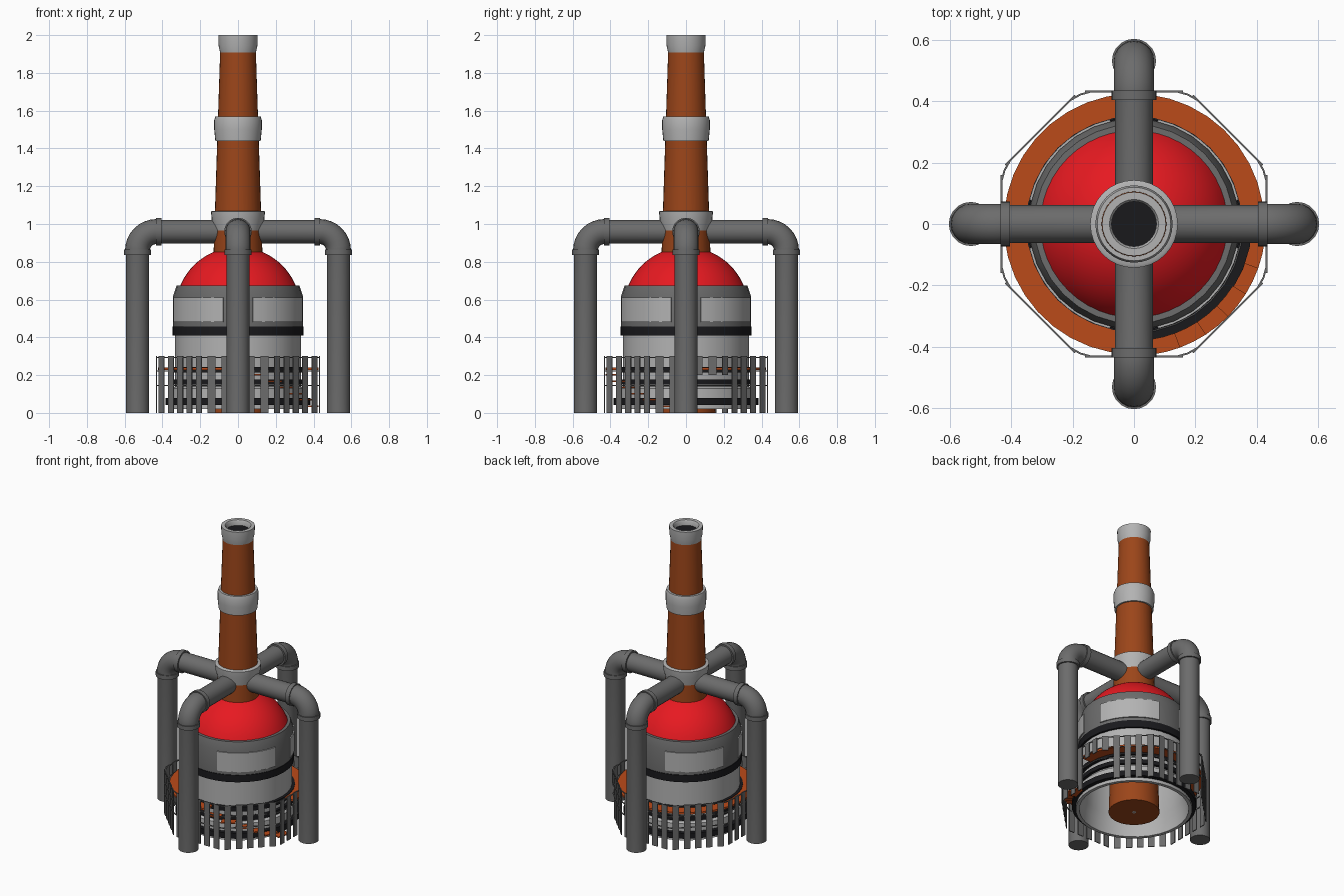
import bpy, bmesh
from math import sin, cos, pi, radians, tau
from mathutils import Matrix, Vector

if "Cube" in bpy.data.objects:
    bpy.data.objects.remove(bpy.data.objects["Cube"])


def material(name, r, g, b):
    m = bpy.data.materials.new(name)
    m.diffuse_color = (r, g, b, 1)
    m.use_nodes = True
    m.node_tree.nodes["Principled BSDF"].inputs["Base Color"].default_value = m.diffuse_color
    return m


RED = material("red", 0.8, 0.01, 0.015)
RUST = material("rust", 0.33, 0.06, 0.01)
ORANGE = material("orange", 0.5, 0.07, 0.01)
BLACK = material("black", 0.01, 0.01, 0.012)
DARK = material("dark_grey", 0.15, 0.15, 0.15)
LIGHT = material("light_grey", 0.45, 0.45, 0.45)


def finish(name, bm, mat, smooth=True):
    bmesh.ops.recalc_face_normals(bm, faces=bm.faces)
    me = bpy.data.meshes.new(name)
    bm.to_mesh(me)
    bm.free()
    me.materials.append(mat)
    ob = bpy.data.objects.new(name, me)
    bpy.context.collection.objects.link(ob)
    if smooth:
        bpy.ops.object.select_all(action='DESELECT')
        ob.select_set(True)
        bpy.context.view_layer.objects.active = ob
        bpy.ops.object.shade_smooth_by_angle(angle=radians(35))
    return ob


def lathe(name, profile, mat, a0=0, a1=360, n=32, closed=True):
    """Turn an (r, z) profile about the z axis between two angles."""
    bm = bmesh.new()
    full = a1 - a0 >= 360
    rings = []
    for i in range(n if full else n + 1):
        a = radians(a0 + (a1 - a0) * i / n)
        rings.append([bm.verts.new((r * cos(a), r * sin(a), z)) for r, z in profile])
    k = len(profile)
    for i in range(n):
        p, q = rings[i], rings[(i + 1) % len(rings)]
        for j in range(k if closed else k - 1):
            jn = (j + 1) % k
            bm.faces.new((p[j], q[j], q[jn], p[jn]))
    if closed and not full:
        bm.faces.new(rings[0])
        bm.faces.new(rings[-1])
    bmesh.ops.remove_doubles(bm, verts=bm.verts, dist=1e-5)
    return finish(name, bm, mat)


def band(name, r0, r1, z0, z1, mat, a0=0, a1=360, n=32):
    return lathe(name, [(r0, z0), (r1, z0), (r1, z1), (r0, z1)], mat, a0, a1, n)


def tube(name, path, mat, angle, sides=20):
    """Sweep a circle along (x, z, radius) points, turned about z."""
    bm = bmesh.new()
    rings = []
    for i, (x, z, r) in enumerate(path):
        a, b = path[max(i - 1, 0)], path[min(i + 1, len(path) - 1)]
        t = Vector((b[0] - a[0], 0, b[1] - a[1])).normalized()
        side, up = Vector((0, 1, 0)), t.cross(Vector((0, 1, 0)))
        c = Vector((x, 0, z))
        rings.append([bm.verts.new(c + r * (cos(tau * s / sides) * side + sin(tau * s / sides) * up))
                      for s in range(sides)])
    for p, q in zip(rings, rings[1:]):
        for s in range(sides):
            bm.faces.new((p[s], p[s - 1], q[s - 1], q[s]))
    bm.faces.new(rings[0])
    bm.faces.new(rings[-1])
    bmesh.ops.rotate(bm, verts=bm.verts, matrix=Matrix.Rotation(angle, 3, 'Z'))
    return finish(name, bm, mat)


# Chimney stack running right down through the hollow body
lathe("chimney", [(0, 0), (0.157, 0), (0.094, 1.93), (0, 1.93)], RUST, closed=False)
lathe("chimney_rim", [(0.08, 1.90), (0.094, 1.905), (0.103, 1.945), (0.104, 2.0),
                      (0.08, 2.0), (0.073, 1.99), (0.073, 1.93)], LIGHT)
lathe("chimney_mouth", [(0, 1.965), (0.074, 1.965)], BLACK, closed=False)
lathe("chimney_middle_band", [(0.10, 1.44), (0.120, 1.44), (0.126, 1.50), (0.126, 1.55),
                              (0.120, 1.57), (0.10, 1.57)], LIGHT)
lathe("chimney_collar", [(0.11, 0.935), (0.122, 0.94), (0.126, 0.97), (0.139, 1.02),
                         (0.143, 1.065), (0.135, 1.07), (0.11, 1.07)], LIGHT)
band("chimney_base_stub", 0.004, 0.014, -0.0, 0.03, LIGHT, n=12).location.z = 0

# Red dome
arc = [radians(22 + (68 - 22) * i / 10) for i in range(11)]
lathe("dome", [(0.331 * cos(a), 0.547 + 0.331 * sin(a)) for a in arc], RED, n=48, closed=False)

# Hollow body
lathe("lower_body", [(0.338, 0.02), (0.36, 0.02), (0.352, 0.13), (0.333, 0.14), (0.333, 0.46),
                     (0.32, 0.46), (0.32, 0.15), (0.335, 0.10)], LIGHT)
lathe("upper_body", [(0.32, 0.455), (0.343, 0.455), (0.343, 0.62), (0.325, 0.675), (0.30, 0.675),
                     (0.30, 0.60)], DARK)
for i in range(4):
    m = 45 + 90 * i
    band(f"body_panel_{i}", 0.335, 0.35, 0.48, 0.61, LIGHT, m - 32, m + 32, 8)
for i, (r, z0, z1) in enumerate([(0.347, 0.41, 0.458), (0.352, 0.213, 0.243),
                                 (0.352, 0.15, 0.178), (0.385, 0.043, 0.08)]):
    band(f"black_band_{i}", 0.33 if i < 3 else 0.345, r, z0, z1, BLACK)

# Walkway ring and the steps that lead down from it at the front right
band("walkway", 0.345, 0.425, 0.228, 0.24, ORANGE, 0, 278, 30)
for i in range(6):
    z = 0.205 - i * 0.033
    a = 278 + i * 12.5
    band(f"step_{i}", 0.38, 0.43, z - 0.008, z, ORANGE, a, a + 12.5, 2)

# Four pipes: collar to elbow to ground, with flanges
bend = [(0.432 + 0.1 * sin(t * pi / 16), 0.86 + 0.1 * cos(t * pi / 16), 0.066) for t in range(9)]
for i in range(4):
    a = i * pi / 2
    tube(f"pipe_{i}", [(0.09, 0.96, 0.062), (0.40, 0.96, 0.062)] + bend + [(0.532, 0.84, 0.062),
         (0.532, 0.0, 0.062)], DARK, a)
    tube(f"pipe_upper_flange_{i}", [(0.405, 0.96, 0.073), (0.435, 0.96, 0.073)], DARK, a)
    tube(f"pipe_lower_flange_{i}", [(0.532, 0.865, 0.072), (0.532, 0.837, 0.072)], DARK, a)


# Slatted fence on a rounded octagon
def fence_radius(a):
    local = (a + 22.5) % 45 - 22.5
    return min(0.432 / cos(radians(local)), 0.457)


bm = bmesh.new()
for i in range(40):
    a = i * 9
    z0 = 0.2 if 8 < a < 32 else 0.0
    facing = radians(round(a / 45) * 45)
    r = fence_radius(a)
    mat4 = (Matrix.Translation((r * cos(radians(a)), r * sin(radians(a)), (z0 + 0.3) / 2))
            @ Matrix.Rotation(facing, 4, 'Z') @ Matrix.Diagonal((0.006, 0.04, 0.3 - z0, 1)))
    bmesh.ops.create_cube(bm, size=1, matrix=mat4)
finish("fence_slats", bm, DARK, False)

for k, z in enumerate((0.145, 0.222, 0.294)):
    bm = bmesh.new()
    rings = []
    for i in range(80):
        a = radians(i * 4.5)
        r = fence_radius(i * 4.5)
        rings.append([bm.verts.new(((r + dr) * cos(a), (r + dr) * sin(a), z + dz))
                      for dr, dz in ((-0.003, -0.003), (0.003, -0.003), (0.003, 0.003), (-0.003, 0.003))])
    for i in range(80):
        p, q = rings[i - 1], rings[i]
        for j in range(4):
            bm.faces.new((p[j - 1], p[j], q[j], q[j - 1]))
    finish(f"fence_rail_{k}", bm, DARK, False)
